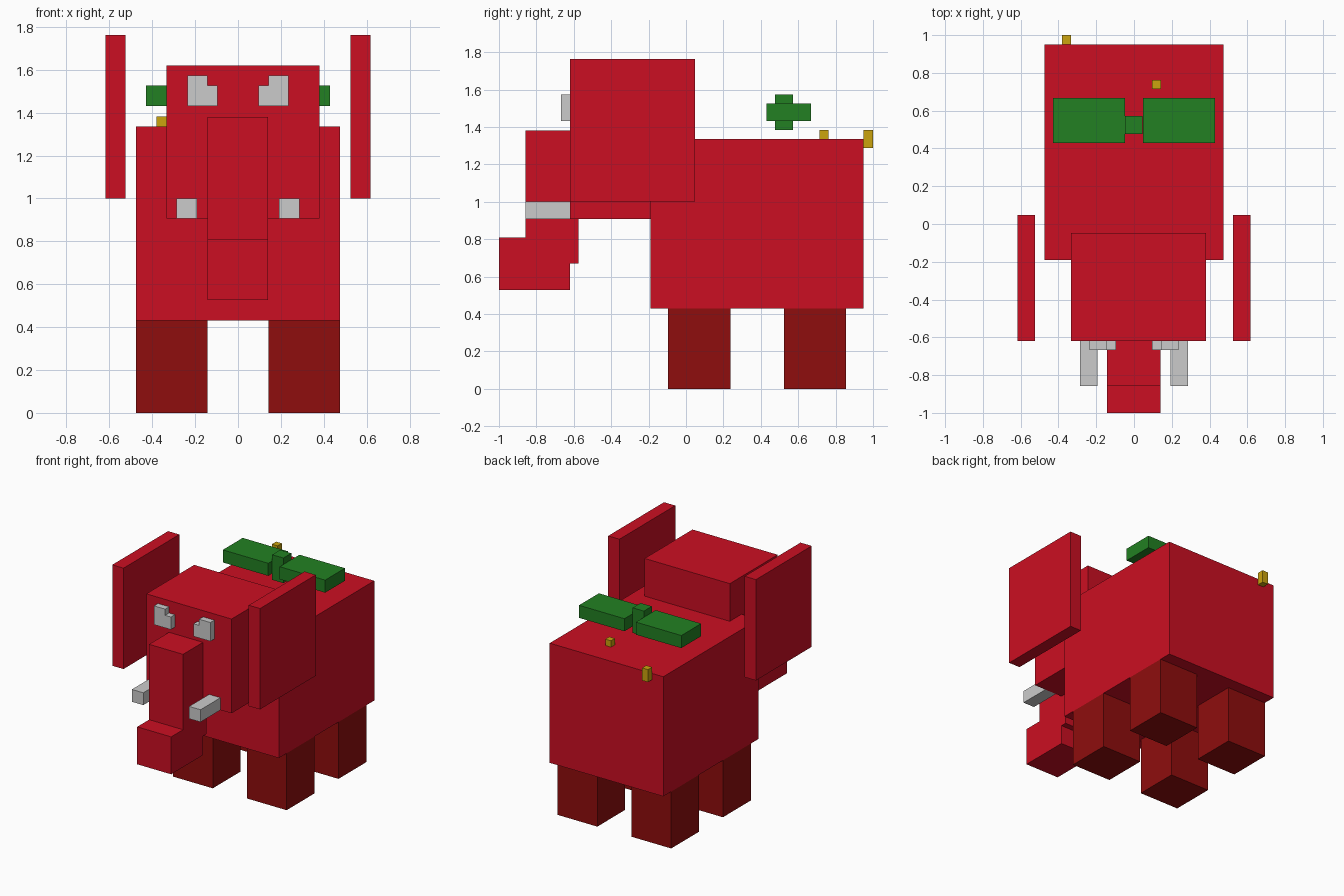
import bpy
import bmesh

if "Cube" in bpy.data.objects:
    bpy.data.objects.remove(bpy.data.objects["Cube"])


def material(name, rgb):
    m = bpy.data.materials.new(name)
    m.diffuse_color = (*rgb, 1.0)
    m.use_nodes = True
    m.node_tree.nodes["Principled BSDF"].inputs["Base Color"].default_value = m.diffuse_color
    return m


RED = material("red", (0.60, 0.0045, 0.016))
DARK_RED = material("dark red", (0.275, 0.004, 0.004))
GREEN = material("green", (0.016, 0.216, 0.016))
GREY = material("light grey", (0.60, 0.60, 0.60))
GOLD = material("gold", (0.60, 0.366, 0.0045))


def finish(name, bm, mat):
    bmesh.ops.recalc_face_normals(bm, faces=bm.faces)
    mesh = bpy.data.meshes.new(name)
    bm.to_mesh(mesh)
    bm.free()
    mesh.materials.append(mat)
    obj = bpy.data.objects.new(name, mesh)
    bpy.context.collection.objects.link(obj)
    return obj


def box(name, x, y, z, mat):
    """Box from (min, max) ranges on each axis."""
    bm = bmesh.new()
    bmesh.ops.create_cube(bm, size=1.0)
    for v in bm.verts:
        v.co = [r[0] if c < 0 else r[1] for c, r in zip(v.co, (x, y, z))]
    return finish(name, bm, mat)


def prism(name, profile, axis, span, mat):
    """Extrude a 2D profile along x or y (profile is (y,z) or (x,z))."""
    bm = bmesh.new()
    place = (lambda a, b, t: (t, a, b)) if axis == "x" else (lambda a, b, t: (a, t, b))
    face = bm.faces.new([bm.verts.new(place(a, b, span[0])) for a, b in profile])
    ext = bmesh.ops.extrude_face_region(bm, geom=[face])
    for v in ext["geom"]:
        if isinstance(v, bmesh.types.BMVert):
            v.co["xy".index(axis)] = span[1]
    return finish(name, bm, mat)


# Body and head
box("body", (-0.475, 0.475), (-0.19, 0.95), (0.43, 1.335), RED)
box("head", (-0.333, 0.38), (-0.62, -0.048), (0.907, 1.62), RED)

# Trunk: upright part with a stepped tip
prism("trunk", [(-0.858, 1.38), (-0.858, 0.81), (-1.0, 0.81), (-1.0, 0.527),
                (-0.62, 0.527), (-0.62, 0.67), (-0.575, 0.67), (-0.575, 1.38)],
      "x", (-0.143, 0.141), RED)

# Mirrored parts
for side, s in (("left", -1), ("right", 1)):
    def mx(a, b):
        return tuple(sorted((s * a, s * b)))

    for part, y in (("front", (-0.097, 0.237)), ("back", (0.523, 0.855))):
        box(f"{part}_leg_{side}", mx(0.143, 0.475), y, (0.0, 0.43), DARK_RED)
    box(f"ear_{side}", mx(0.524, 0.618), (-0.62, 0.047), (1.0, 1.763), RED)
    box(f"tusk_{side}", mx(0.192, 0.287), (-0.858, -0.62), (0.907, 1.0), GREY)
    # L-shaped eye with the notch at the inner top corner
    prism(f"eye_{side}", [(s * a, b) for a, b in
                          ((0.095, 1.431), (0.236, 1.431), (0.236, 1.573),
                           (0.142, 1.573), (0.142, 1.526), (0.095, 1.526))],
          "y", (-0.667, -0.62), GREY)
    box(f"bow_loop_{side}", mx(0.048, 0.428), (0.43, 0.667), (1.431, 1.526), GREEN)

# Bow knot
box("bow_knot", (-0.048, 0.046), (0.477, 0.572), (1.383, 1.573), GREEN)

# Small gold studs on the back
box("stud_rear", (-0.381, -0.333), (0.95, 1.0), (1.288, 1.383), GOLD)
box("stud_top", (0.094, 0.142), (0.715, 0.762), (1.335, 1.383), GOLD)
